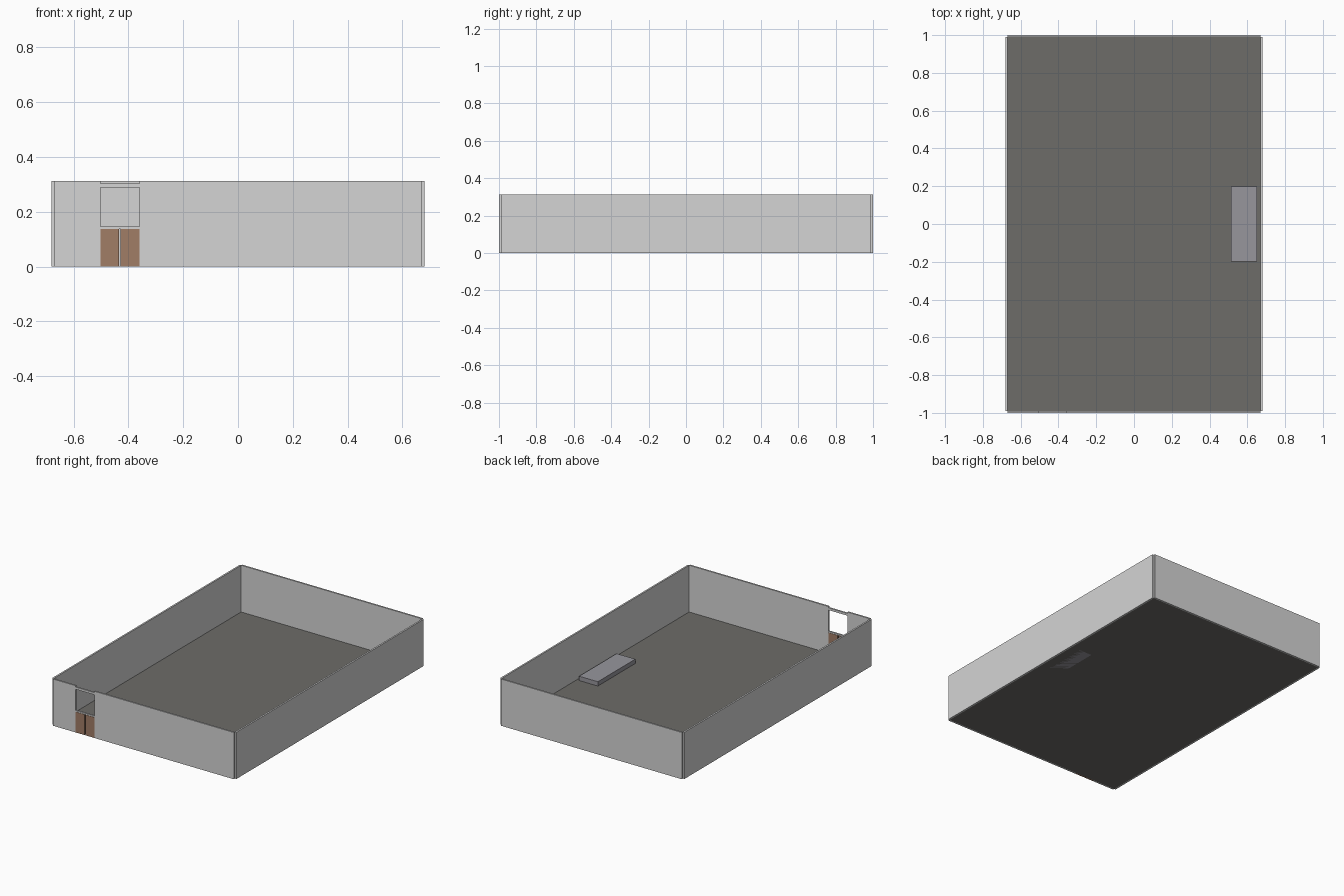
import bpy
import bmesh

if "Cube" in bpy.data.objects:
    bpy.data.objects.remove(bpy.data.objects["Cube"])

# Overall sizes: outer half width, half length, wall thickness, wall height
HX, HY, T, H = 0.68, 1.0, 0.011, 0.312
IX, IY = HX - T, HY - T


def material(name, rgb):
    m = bpy.data.materials.new(name)
    m.diffuse_color = (*rgb, 1.0)
    m.use_nodes = True
    m.node_tree.nodes["Principled BSDF"].inputs["Base Color"].default_value = m.diffuse_color
    return m


wall_grey = material("wall grey", (0.66, 0.66, 0.66))
floor_grey = material("floor grey", (0.153, 0.150, 0.140))
slab_grey = material("slab grey", (0.31, 0.305, 0.335))
door_brown = material("door brown", (0.355, 0.205, 0.133))


def finish(name, bm, mat):
    me = bpy.data.meshes.new(name)
    bmesh.ops.recalc_face_normals(bm, faces=bm.faces)
    bm.to_mesh(me)
    bm.free()
    me.materials.append(mat)
    ob = bpy.data.objects.new(name, me)
    bpy.context.collection.objects.link(ob)
    return ob


def box(name, x, y, z, mat):
    """Box from (min, max) pairs."""
    bm = bmesh.new()
    bmesh.ops.create_cube(bm, size=1.0)
    for v in bm.verts:
        for i, (lo, hi) in enumerate((x, y, z)):
            v.co[i] = lo if v.co[i] < 0 else hi
    return finish(name, bm, mat)


# Floor sheet
bm = bmesh.new()
bmesh.ops.create_grid(bm, x_segments=1, y_segments=1, size=1.0)
for v in bm.verts:
    v.co.x *= IX
    v.co.y *= IY
finish("floor", bm, floor_grey)

# Side and back walls, butting against the floor edges
box("left_wall", (-HX, -IX), (-IY, IY), (0, H), wall_grey)
box("right_wall", (IX, HX), (-IY, IY), (0, H), wall_grey)
box("back_wall", (-IX, IX), (IY, HY), (0, H), wall_grey)

# Front wall: grid of cells, leaving out the doorway, the opening and the top notch
xs = [-IX, -0.502, -0.36, IX]
zs = [0, 0.138, 0.147, 0.288, 0.303, H]
holes = {(1, 0), (1, 2), (1, 4)}
bm = bmesh.new()
for i in range(3):
    for k in range(5):
        if (i, k) not in holes:
            bm.faces.new([bm.verts.new((x, -HY, z)) for x, z in (
                (xs[i], zs[k]), (xs[i + 1], zs[k]),
                (xs[i + 1], zs[k + 1]), (xs[i], zs[k + 1]))])
bmesh.ops.remove_doubles(bm, verts=bm.verts, dist=1e-5)
ext = bmesh.ops.extrude_face_region(bm, geom=bm.faces[:], use_keep_orig=True)
for v in ext["geom"]:
    if isinstance(v, bmesh.types.BMVert):
        v.co.y += T
finish("front_wall", bm, wall_grey)

# Double door leaves with a narrow gap between them
box("left_door", (-0.502, -0.434), (-HY, -IY), (0, 0.137), door_brown)
box("right_door", (-0.428, -0.36), (-HY, -IY), (0, 0.137), door_brown)

# Low platform by the right wall
box("platform", (0.513, 0.651), (-0.198, 0.198), (0, 0.029), slab_grey)
